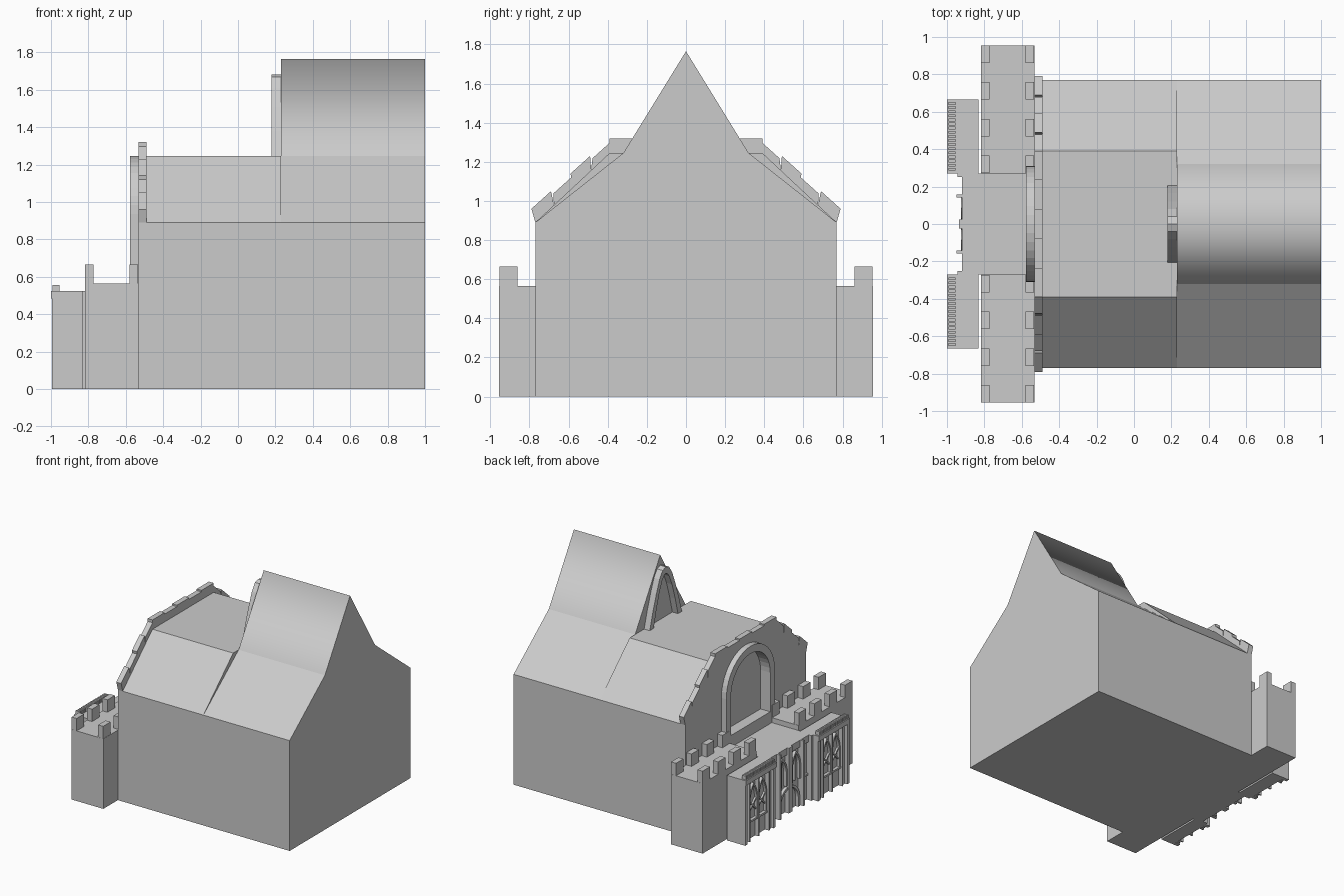
import bpy, bmesh
from math import sin, cos, pi

if "Cube" in bpy.data.objects:
    bpy.data.objects.remove(bpy.data.objects["Cube"])


def prism(name, pts, x0, x1):
    """Extrude a (y, z) outline along x."""
    bm = bmesh.new()
    face = bm.faces.new([bm.verts.new((x0, y, z)) for y, z in pts])
    out = bmesh.ops.extrude_face_region(bm, geom=[face])
    for v in out["geom"]:
        if isinstance(v, bmesh.types.BMVert):
            v.co.x = x1
    bmesh.ops.recalc_face_normals(bm, faces=bm.faces)
    me = bpy.data.meshes.new(name)
    bm.to_mesh(me)
    bm.free()
    ob = bpy.data.objects.new(name, me)
    bpy.context.collection.objects.link(ob)
    return ob


def box(name, x0, x1, y0, y1, z0, z1):
    return prism(name, [(y0, z0), (y1, z0), (y1, z1), (y0, z1)], x0, x1)


def mirror_pts(half):
    """Right half of an outline, bottom to top -> full outline."""
    return half + [(-y, z) for y, z in reversed(half) if y > 1e-6]


def round_arch(r, z0, spring, n=20):
    return [(r, z0)] + [(r * cos(pi * i / n), spring + r * sin(pi * i / n))
                        for i in range(n + 1)] + [(-r, z0)]


def pointed_arch(c, w, z0, spring, h, n=6):
    half = [(w, z0)] + [(w * cos(pi / 2 * i / n) ** 0.8 if i < n else 0,
                         spring + h * i / n) for i in range(n + 1)]
    return [(c + y, z) for y, z in mirror_pts(half)]


def frame(name, outer, inner, x0, x1):
    return prism(name, outer + inner[::-1], x0, x1)


# Hall with flat-topped roof, and taller rear roof
prism("hall_front", mirror_pts([(.77, 0), (.77, .89), (.39, 1.245)]), -.49, .23)
rear = prism("hall_rear", mirror_pts([(.77, 0), (.77, .89), (.32, 1.245), (0, 1.765)]), .23, 1)
for p in rear.data.polygons:
    if p.center.z > 1.4 and abs(p.normal.x) < .1:
        p.use_smooth = True

# Facade wall with an arched recess
facade = prism("facade", mirror_pts([(.77, 0), (.77, .89), (.39, 1.245)]), -.533, -.49)
opening = round_arch(.25, .62, .935)
cutter = prism("recess_cutter", opening, -.6, -.45)
cutter.hide_render = True
cutter.hide_viewport = True
mod = facade.modifiers.new("recess", "BOOLEAN")
mod.object = cutter
mod.operation = "DIFFERENCE"
mod.solver = "EXACT"

# Large arch frame and sill
frame("facade_arch", round_arch(.31, .525, .935), round_arch(.25, .525, .935), -.577, -.533)
box("arch_sill", -.577, -.533, -.25, .25, .525, .62)

# Stepped coping stones: sloping runs and flat top
for s in (1, -1):
    for i in range(4):
        def inner(t): return (s * (.77 - .38 * t), .89 + .355 * t)
        def outer(t, d): return (s * (.79 - .40 * t - d), .96 + .36 * t - d)
        d = .012 if i % 2 else 0
        a, b = i / 4, (i + 1) / 4
        prism("coping_slope", [inner(a), outer(a, d), outer(b, d), inner(b)], -.533, -.49)
for i in range(5):
    y = -.39 + .156 * i
    box("coping_top", -.533, -.49, y, y + .156, 1.245, 1.308 if i % 2 else 1.32)

# Narrow arch on the rear gable
gable_out = mirror_pts([(.205, 1.245), (.165, 1.38), (.12, 1.51), (.08, 1.61), (.04, 1.668), (0, 1.682)])
gable_in = mirror_pts([(.155, 1.245), (.12, 1.38), (.08, 1.51), (.045, 1.59), (.02, 1.622), (0, 1.63)])
frame("gable_arch", gable_out, gable_in, .18, .23)

# Towers with battlements
for s in (1, -1):
    box("tower", -.817, -.533, s * .27, s * .955, 0, .565)
    for x in (-.817, -.58):
        for i in range(4):
            y = .272 + .1965 * i
            box("merlon", x, x + .045, s * y, s * (y + .093), .565, .665)

# Central porch with columns and pointed tracery
box("porch", -.9, -.533, -.27, .27, 0, .525)
box("porch_cornice", -.92, -.9, -.27, .27, .47, .525)
for y, w, x in ((.26, .01, -.945), (.15, .008, -.95), (.012, .012, -.935)):
    for s in (1, -1):
        box("porch_column", x, -.9, s * (y - w), s * (y + w), 0, .525)
for s in (1, -1):
    c = s * .085
    frame("porch_window_arch", pointed_arch(c, .057, .22, .34, .12),
          pointed_arch(c, .042, .22, .34, .10), -.925, -.9)
    box("porch_mullion", -.915, -.9, c - .005, c + .005, .22, .44)
    box("porch_side_panel", -.915, -.9, s * .165, s * .25, .2, .215)
frame("porch_door", round_arch(.13, 0, .08), round_arch(.11, 0, .08), -.925, -.9)

# Side bays: recessed wall, cornice, pilasters, dentils and window tracery
for s in (1, -1):
    box("bay_wall", -.95, -.832, s * .27, s * .665, 0, .525)
    box("bay_cornice", -1, -.95, s * .27, s * .665, .485, .525)
    for y0, y1, x in ((.27, .30, -.99), (.308, .328, -.975), (.338, .35, -.985),
                      (.585, .597, -.985), (.607, .627, -.975), (.635, .665, -.995)):
        box("bay_pilaster", x, -.95, s * y0, s * y1, 0, .485)
    for i in range(17):
        y = .285 + .022 * i
        box("dentil", -.992, -.955, s * y, s * (y + .015), .525, .555)
    for c in (.41, .525):
        c *= s
        frame("bay_window_arch", pointed_arch(c, .055, .16, .3, .15),
              pointed_arch(c, .043, .16, .3, .13), -.972, -.95)
        box("bay_sill", -.975, -.95, c - .057, c + .057, .145, .16)
        for k in (1, -1):
            prism("bay_brace", [(c - k * .04, .22), (c - k * .04, .235),
                                (c + k * .04, .315), (c + k * .04, .30)], -.965, -.95)
    box("bay_mullion", -.98, -.95, s * .46, s * .475, 0, .485)
